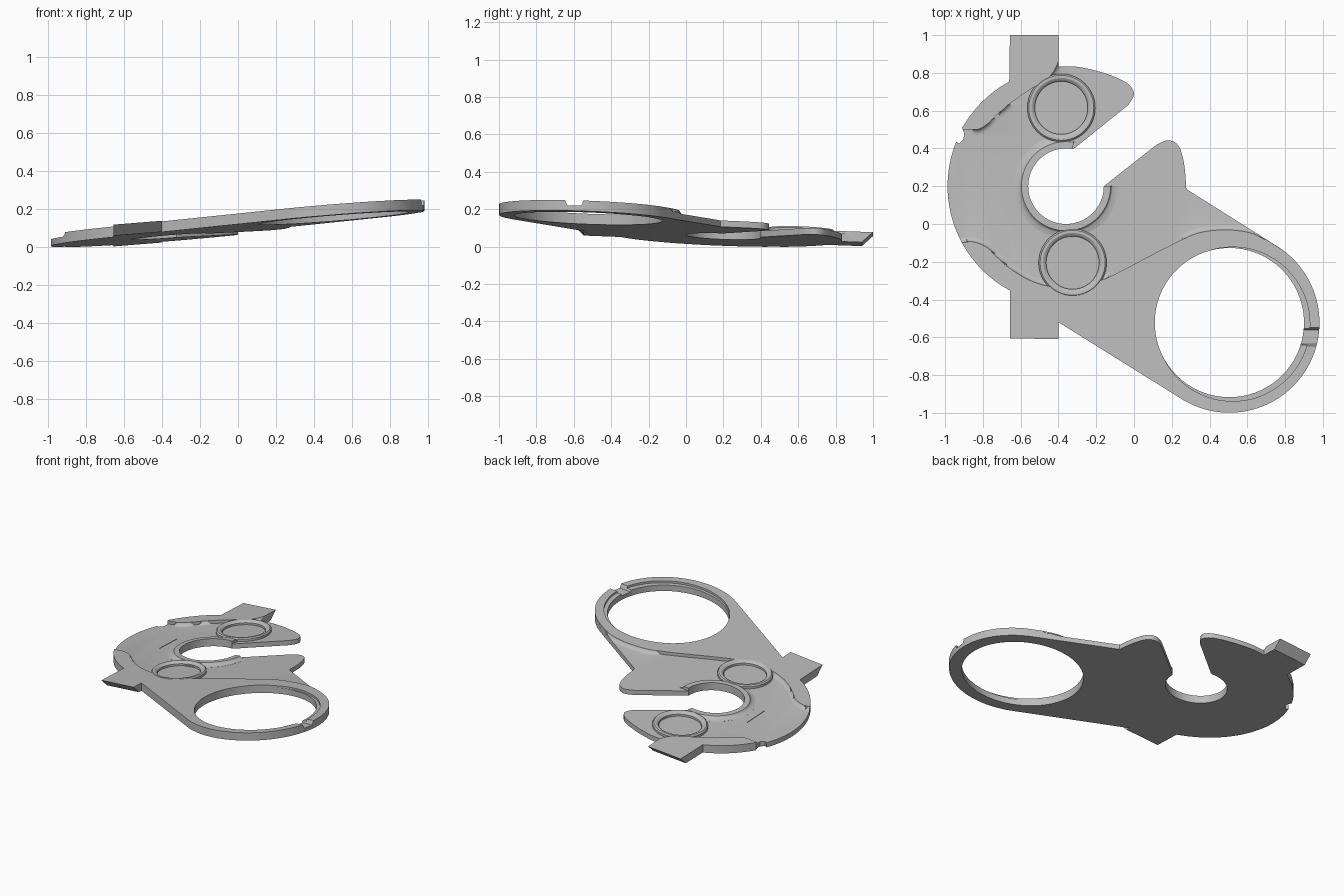
import bpy, bmesh, math
from mathutils import Vector

cube = bpy.data.objects.get("Cube")
if cube:
    bpy.data.objects.remove(cube, do_unlink=True)

FULL, FLOOR = 0.056, 0.034          # plate thickness and recess floor height
HOLE, LOOP = (-0.36, 0.2), (0.505, -0.522)
WHEELS = [(-0.385, 0.615), (-0.325, -0.205)]

grey = bpy.data.materials.new("plain grey")
grey.use_nodes = True
grey.diffuse_color = (0.5, 0.5, 0.5, 1)
grey.node_tree.nodes["Principled BSDF"].inputs["Base Color"].default_value = grey.diffuse_color


def arc(center, r, a0, a1, n):
    """Points on a circle from angle a0 to a1 in degrees."""
    steps = [math.radians(a0 + (a1 - a0) * i / n) for i in range(n + 1)]
    return [(center[0] + r * math.cos(a), center[1] + r * math.sin(a)) for a in steps]


def smooth_path(pts, n=6):
    """Catmull-Rom curve through the points."""
    p = [Vector(q) for q in [pts[0]] + pts + [pts[-1]]]
    out = []
    for a, b, c, d in zip(p, p[1:], p[2:], p[3:]):
        for i in range(n):
            t = i / n
            out.append(tuple(0.5 * (2 * b + (c - a) * t + (2 * a - 5 * b + 4 * c - d) * t ** 2
                                    + (3 * b - a - 3 * c + d) * t ** 3)))
    return out + [pts[-1]]


def finish(bm, name):
    """Lean the flat part onto the shared slope and make it an object."""
    bmesh.ops.recalc_face_normals(bm, faces=bm.faces)
    for v in bm.verts:
        v.co.z += 0.091 + 0.08 * v.co.x - 0.038 * v.co.y
    mesh = bpy.data.meshes.new(name)
    bm.to_mesh(mesh)
    bm.free()
    mesh.materials.append(grey)
    obj = bpy.data.objects.new(name, mesh)
    bpy.context.collection.objects.link(obj)
    return obj


def prism(outline, z0, z1):
    bm = bmesh.new()
    face = bm.faces.new([bm.verts.new((x, y, z0)) for x, y in outline])
    top = bmesh.ops.extrude_face_region(bm, geom=[face])["geom"]
    for v in top:
        if isinstance(v, bmesh.types.BMVert):
            v.co.z = z1
    return bm


def lathe(name, center, profile, a0, a1, n):
    """Sweep a closed profile of (radius, height) about a centre."""
    bm = bmesh.new()
    closed = a1 - a0 == 360
    loops = []
    for i in range(n if closed else n + 1):
        a = math.radians(a0 + (a1 - a0) * i / n)
        loops.append([bm.verts.new((center[0] + r * math.cos(a), center[1] + r * math.sin(a), z))
                      for r, z in profile])
    pairs = list(zip(loops, loops[1:])) + ([(loops[-1], loops[0])] if closed else [])
    for s, t in pairs:
        for j in range(len(profile)):
            k = (j + 1) % len(profile)
            bm.faces.new((s[j], s[k], t[k], t[j]))
    if not closed:
        bm.faces.new(loops[0])
        bm.faces.new(loops[-1])
    return finish(bm, name)


def shade(obj):
    bpy.ops.object.select_all(action="DESELECT")
    bpy.context.view_layer.objects.active = obj
    obj.select_set(True)
    bpy.ops.object.shade_smooth_by_angle(angle=math.radians(28))


# Plate outline: back tab, hook, jaw opening, lower jaw, loop, front tab, round back
outline = [(-0.657, 1.0), (-0.4, 1.0)]
outline += smooth_path([(-0.4, 0.833), (-0.3, 0.832), (-0.16, 0.8), (-0.04, 0.748),
                        (0.0, 0.69), (-0.03, 0.63)])
outline += [(-0.31, 0.405)]
outline += arc(HOLE, 0.2, 80, 360, 56)
outline += smooth_path([(0.12, 0.42), (0.18, 0.443), (0.235, 0.415), (0.265, 0.32), (0.277, 0.185)])
outline += arc(LOOP, 0.477, 60, -121, 60)
outline += [(-0.4, -0.52), (-0.4, -0.61), (-0.657, -0.605)]
outline += arc(HOLE, 0.627, -118.3, -202, 30)
outline += [(-0.925, 0.425), (-0.902, 0.45), (-0.9, 0.48), (-0.91, 0.51)]
outline += arc(HOLE, 0.63, -211, -241.5, 12)

bm = prism(outline, 0, FULL)
for v in bm.verts:                  # undercut tab ends
    if v.co.z < 0.001 and v.co.x < -0.35:
        if v.co.y > 0.95:
            v.co.y -= 0.06
        elif v.co.y < -0.58:
            v.co.y += 0.06
plate = finish(bm, "clip_plate")

# Recess cutter with a rounded foot
recess = smooth_path([(-1.2, 0.5), (-0.9, 0.5), (-0.8, 0.515), (-0.68, 0.62), (-0.56, 0.705),
                      (-0.46, 0.77), (-0.41, 0.84), (-0.39, 0.92)])
recess += [(-0.38, 1.2), (0.5, 1.2), (1.2, 0.0)]
recess += smooth_path([(0.79, -0.14), (0.7, -0.085), (0.6, -0.045), (0.48, -0.033), (0.36, -0.045),
                       (0.26, -0.08), (0.1, -0.16), (-0.06, -0.245), (-0.2, -0.31), (-0.33, -0.34),
                       (-0.48, -0.325), (-0.6, -0.275), (-0.7, -0.2), (-0.78, -0.125),
                       (-0.86, -0.095), (-0.93, -0.1), (-1.2, -0.1)], 4)
bm = prism(recess, FLOOR, 0.2)
foot = [e for e in bm.edges if all(v.co.z < FLOOR + 0.001 for v in e.verts)]
bmesh.ops.bevel(bm, geom=foot, offset=0.03, segments=4, profile=0.5, affect="EDGES")
cutters = [finish(bm, "recess_cutter")]

# Holes, wheel pockets, loop ledge, rim notch and the fine groove
cutters.append(finish(prism(arc(LOOP, 0.395, 0, 355, 71), -0.1, 0.2), "loop_cutter"))
for c in WHEELS:
    cutters.append(finish(prism(arc(c, 0.165, 0, 352.5, 47), 0.03, 0.2), "pocket_cutter"))
ledge = (LOOP[0] + 0.018, LOOP[1] - 0.008)
cutters.append(finish(prism(arc(ledge, 0.408, 0, 355, 71), 0.042, 0.2), "ledge_cutter"))
notch = [(0.88, -0.665), (1.1, -0.665), (1.1, -0.53), (0.88, -0.53)]
bm = prism(notch, 0.028, 0.1)
for v in bm.verts:                  # sloping notch walls
    if v.co.z < 0.05:
        v.co.y += 0.03 if v.co.y < -0.6 else -0.03
cutters.append(finish(bm, "notch_cutter"))
groove = [(-0.695, 0.1), (-0.69, 0.1), (-0.69, 0.3), (-0.695, 0.3)]
cutters.append(finish(prism(groove, FLOOR - 0.004, 0.1), "groove_cutter"))

bpy.context.view_layer.objects.active = plate
for cutter in cutters:
    cutter.hide_render = True
    mod = plate.modifiers.new(cutter.name, "BOOLEAN")
    mod.operation, mod.solver, mod.object = "DIFFERENCE", "EXACT", cutter
    bpy.ops.object.modifier_apply(modifier=mod.name)
for cutter in cutters:
    bpy.data.objects.remove(cutter, do_unlink=True)
shade(plate)

# Raised wheel rings
ring = [(0.18, 0.02), (0.18, 0.05), (0.172, 0.058), (0.158, 0.058), (0.147, 0.052),
        (0.14, 0.044), (0.14, 0.02)]
for c, name in zip(WHEELS, ("back_ring", "front_ring")):
    shade(lathe(name, c, ring, 0, 360, 56))

# Raised lip around the jaw hole with a flared foot
lip = [(0.2, 0.02), (0.2, 0.054), (0.236, 0.054), (0.243, 0.044), (0.255, 0.038),
       (0.275, 0.0345), (0.275, 0.02)]
shade(lathe("jaw_lip", HOLE, lip, 80, 360, 56))
